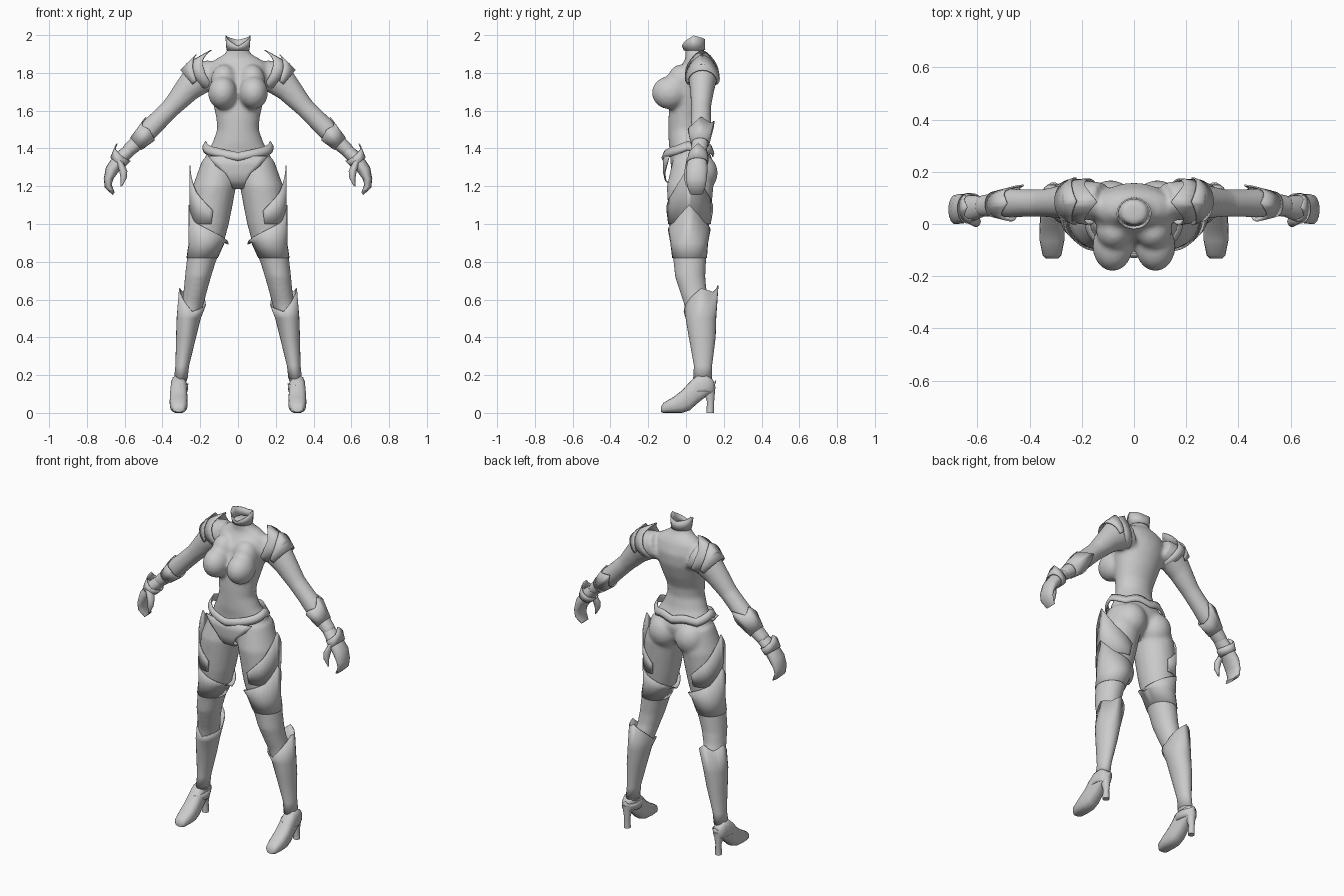
import bpy, bmesh, math
from mathutils import Vector

grey = bpy.data.materials.new("plain_grey")
grey.diffuse_color = (0.6, 0.6, 0.6, 1)


def ring(sec, angles, power=1.0):
    """Ellipse: centre x, y, z, radius across, radius in y, tilt in degrees."""
    x, y, z, ru, rv = sec[:5]
    t = math.radians(sec[5]) if len(sec) > 5 else 0
    u = Vector((math.cos(t), 0, math.sin(t)))
    pts = []
    for a in angles:
        c, s = math.cos(a), math.sin(a)
        c = math.copysign(abs(c) ** power, c)
        s = math.copysign(abs(s) ** power, s)
        pts.append(Vector((x, y, z)) + u * ru * c + Vector((0, rv * s, 0)))
    return pts, Vector((-u.z, 0, u.x))


def skin(bm, rings, closed=True, caps=True):
    rows = [[bm.verts.new(p) for p in r] for r in rings]
    n = len(rows[0])
    for a, b in zip(rows, rows[1:]):
        for i in range(n if closed else n - 1):
            j = (i + 1) % n
            bm.faces.new((a[i], a[j], b[j], b[i]))
    if caps:
        bm.faces.new(rows[0][::-1])
        bm.faces.new(rows[-1])


def loft(bm, secs, n=20):
    angles = [2 * math.pi * i / n for i in range(n)]
    skin(bm, [ring(s, angles)[0] for s in secs])


def ball(bm, centre, radii):
    made = bmesh.ops.create_uvsphere(bm, u_segments=24, v_segments=14, radius=1)
    for v in made["verts"]:
        v.co = Vector([c + r * k for c, r, k in zip(centre, radii, v.co)])


def finish(name, bm, mirror=True, thick=0, remesh=0, angle=50):
    bmesh.ops.recalc_face_normals(bm, faces=bm.faces)
    me = bpy.data.meshes.new(name)
    bm.to_mesh(me)
    bm.free()
    me.materials.append(grey)
    ob = bpy.data.objects.new(name, me)
    bpy.context.collection.objects.link(ob)
    bpy.ops.object.select_all(action="DESELECT")
    ob.select_set(True)
    bpy.context.view_layer.objects.active = ob
    if mirror:
        m = ob.modifiers.new("mirror", "MIRROR")
        m.use_mirror_merge = False
    if thick:
        ob.modifiers.new("thickness", "SOLIDIFY").thickness = thick
    if remesh:
        m = ob.modifiers.new("blend", "REMESH")
        m.mode, m.voxel_size, m.use_smooth_shade = "VOXEL", remesh, True
        m = ob.modifiers.new("soften", "SMOOTH")
        m.factor, m.iterations = 0.5, 8
        for p in me.polygons:
            p.use_smooth = True
    else:
        bpy.ops.object.shade_smooth_by_angle(angle=math.radians(angle))
    return ob


def rim_at(rim, deg):
    """Linear height between (angle, height) stops."""
    for (a, h), (b, k) in zip(rim, rim[1:]):
        if a <= deg <= b:
            return h + (k - h) * (deg - a) / (b - a)
    return rim[-1][1]


def band(name, secs, rim, arc=None, mirror=True, whole=False, n=24):
    """Armour sleeve whose last edge follows the rim heights."""
    a0, a1 = arc or (-180, 180)
    count = n if not arc else n + 1
    degs = [a0 + (a1 - a0) * i / n for i in range(count)]
    rings = []
    for k, s in enumerate(secs):
        pts, normal = ring(s, [math.radians(d) for d in degs])
        w = 1 if whole else (1 if k == len(secs) - 1 else 0)
        rings.append([p + normal * rim_at(rim, d) * w for p, d in zip(pts, degs)])
    bm = bmesh.new()
    skin(bm, rings, closed=not arc, caps=False)
    return finish(name, bm, mirror, thick=0.006)


# Body: torso, bust, hips, legs and arms blended into one skin
body = bmesh.new()
loft(body, [(0, .02, 1.2, .03, .06), (0, .025, 1.26, .13, .10), (0, .03, 1.33, .18, .113),
            (0, .02, 1.38, .165, .105), (0, .005, 1.43, .135, .097), (0, -.003, 1.5, .11, .09),
            (0, 0, 1.56, .115, .093), (0, .02, 1.64, .132, .108), (0, .037, 1.72, .152, .117),
            (0, .05, 1.79, .162, .108), (0, .06, 1.85, .15, .078), (0, .06, 1.878, .11, .062),
            (0, .05, 1.898, .072, .053), (0, .045, 1.925, .054, .049), (0, .043, 1.945, .052, .047)], 32)
ball(body, (.082, -.085, 1.695), (.077, .096, .088))
ball(body, (.075, -.025, 1.755), (.07, .075, .09))
ball(body, (.09, .08, 1.27), (.092, .088, .10))
loft(body, [(.10, .03, 1.34, .09, .10), (.125, .022, 1.2, .115, .124), (.14, .02, 1.1, .112, .117),
            (.15, .017, 1.0, .102, .108), (.167, .017, .9, .092, .097), (.195, .02, .8, .078, .087),
            (.212, .022, .72, .07, .081), (.225, .037, .65, .063, .073), (.24, .06, .58, .06, .072),
            (.26, .077, .5, .06, .076), (.275, .085, .4, .05, .068), (.295, .09, .25, .035, .047),
            (.305, .085, .16, .037, .05)])
loft(body, [(.12, .09, 1.79, .085, .07, 70), (.2, .09, 1.78, .093, .077, 50), (.27, .085, 1.71, .07, .065, 41),
            (.35, .08, 1.62, .053, .053, 42), (.41, .08, 1.56, .053, .053, 45), (.47, .08, 1.50, .055, .057, 47),
            (.53, .075, 1.435, .043, .047, 47), (.59, .068, 1.38, .036, .042, 46)])
finish("body", body, remesh=0.011)

# Hands: curled fingers with a thumb
hand = bmesh.new()
loft(hand, [(.57, .07, 1.395, .033, .038, 45), (.62, .06, 1.35, .038, .05, 40), (.665, .058, 1.29, .036, .058, 20),
            (.685, .055, 1.24, .026, .056, 0), (.687, .055, 1.20, .02, .05, -25), (.658, .055, 1.16, .008, .035, -50)], 14)
loft(hand, [(.63, .03, 1.34, .027, .028, 30), (.607, .01, 1.28, .021, .02, 0),
            (.605, .004, 1.24, .016, .016, -10), (.617, .006, 1.2, .005, .005, -20)], 10)
finish("hand", hand)

# Collar, shoulder, forearm and hand armour
band("collar", [(0, .045, 1.92, .055, .051), (0, .04, 1.965, .061, .055)],
     [(-180, .033), (-90, -.022), (0, .033), (90, .01), (180, .033)], mirror=False)
band("shoulder_guard", [(.225, .087, 1.775, .09, .084, 55), (.165, .085, 1.80, .102, .09, 65)],
     [(-180, 0), (-90, -.01), (-50, 0), (0, .072), (50, 0), (90, -.01), (180, 0)])
band("shoulder_guard_outer", [(.25, .087, 1.75, .086, .08, 50), (.205, .087, 1.785, .105, .092, 58)],
     [(-100, -.03), (-60, -.01), (0, .045), (60, -.01), (100, -.03)], arc=(-100, 100))
band("forearm_cuff", [(.54, .075, 1.425, .045, .049, 47), (.47, .08, 1.5, .062, .071, 47)],
     [(-180, -.02), (-90, 0), (-40, -.015), (0, .032), (40, 0), (90, .065), (140, -.01), (180, -.02)])
band("hand_guard", [(.64, .06, 1.325, .045, .058, 36), (.61, .065, 1.375, .06, .053, 45)],
     [(-180, 0), (-90, -.015), (-40, -.015), (0, .014), (40, -.015), (90, -.015), (180, 0)])

# Belt and front brief panel
band("belt", [(0, .012, 1.345, .186, .132), (0, .01, 1.365, .19, .14), (0, .01, 1.395, .172, .128)],
     [(-180, .045), (-150, .02), (-90, -.015), (-30, .02), (0, .045), (40, .01), (65, .03), (90, .01),
      (115, .03), (140, .01), (180, .045)], mirror=False, whole=True, n=36)
brief = bmesh.new()
rows = []
for z, half, y in [(1.36, .16, -.122), (1.31, .12, -.122), (1.27, .07, -.121), (1.23, .045, -.112),
                   (1.20, .034, -.085), (1.185, .028, -.03), (1.19, .022, .05)]:
    rows.append([Vector((half * k / 4, y + 1.2 * (half * k / 4) ** 2, z)) for k in range(-4, 5)])
skin(brief, rows, closed=False, caps=False)
finish("brief_panel", brief, mirror=False, thick=0.006)

# Thigh plates and stocking top
band("thigh_plate", [(.15, .018, 1.0, .107, .113), (.142, .02, 1.13, .116, .124)],
     [(-95, -.06), (-45, .04), (0, .18), (45, .04), (95, -.06)], arc=(-95, 95))
band("stocking_top", [(.19, .019, .82, .083, .092), (.166, .017, .9, .095, .1), (.156, .017, .98, .106, .113)],
     [(-180, -.09), (-90, -.01), (-45, .03), (0, .12), (45, .03), (90, -.01), (180, -.09)])

# Boot shaft, ankle cuff, shoe and heel
band("boot_shaft", [(.303, .088, .18, .036, .05), (.295, .09, .25, .036, .048), (.275, .086, .4, .053, .071),
                    (.261, .079, .5, .064, .081), (.241, .08, .57, .071, .092)],
     [(-180, .0), (-90, -.035), (-30, .05), (0, .09), (45, .07), (90, .105), (135, .06), (180, 0)])
band("ankle_cuff", [(.313, .075, .11, .046, .068), (.308, .08, .155, .045, .08)],
     [(-180, 0), (-90, -.01), (0, 0), (60, 0), (90, .015), (120, 0), (180, 0)])
shoe = bmesh.new()
rings = []
for y, low, high, half in [(-.133, .005, .03, .022), (-.12, 0, .053, .036), (-.065, 0, .085, .047),
                           (-.02, 0, .12, .048), (.02, .014, .165, .046), (.06, .05, .2, .043),
                           (.11, .09, .2, .04), (.14, .1, .18, .03), (.15, .12, .16, .015)]:
    flat, _ = ring((.314, 0, 0, half, (high - low) / 2), [2 * math.pi * i / 16 for i in range(16)], 0.75)
    rings.append([Vector((p.x, y, (low + high) / 2 + p.y)) for p in flat])
skin(shoe, rings)
finish("shoe", shoe)
heel = bmesh.new()
loft(heel, [(.314, .128, 0, .02, .02), (.314, .13, .06, .017, .019), (.314, .12, .14, .032, .036)], 12)
finish("shoe_heel", heel)
